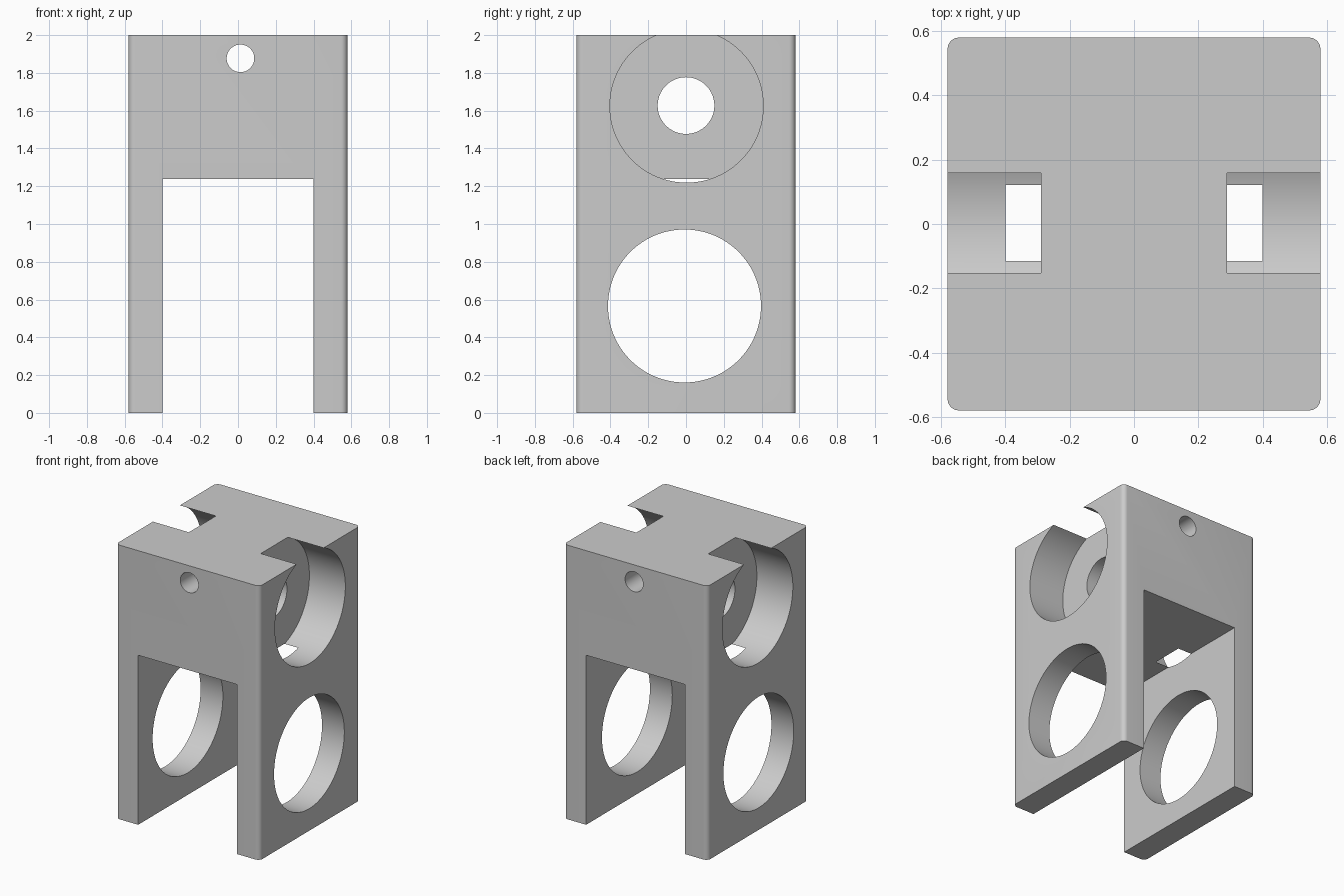
import bpy
import bmesh
from math import radians
from mathutils import Matrix

cube = bpy.data.objects.get("Cube")
if cube:
    bpy.data.objects.remove(cube, do_unlink=True)

HALF = 0.58      # half width and depth of the block
HEIGHT = 2.0

grey = bpy.data.materials.new("plain_grey")
grey.use_nodes = True
grey_value = (0.6, 0.6, 0.6, 1)
grey.diffuse_color = grey_value
grey.node_tree.nodes["Principled BSDF"].inputs["Base Color"].default_value = grey_value


def add_object(name, bm):
    mesh = bpy.data.meshes.new(name)
    bm.to_mesh(mesh)
    bm.free()
    mesh.materials.append(grey)
    obj = bpy.data.objects.new(name, mesh)
    bpy.context.collection.objects.link(obj)
    return obj


def box(name, size, centre):
    bm = bmesh.new()
    bmesh.ops.create_cube(bm, size=1, matrix=Matrix.Translation(centre) @ Matrix.Diagonal((*size, 1)))
    return add_object(name, bm)


def cylinder(name, axis, radius, length, centre, sides=96):
    turn = Matrix.Rotation(radians(90), 4, "Y" if axis == "X" else "X")
    bm = bmesh.new()
    bmesh.ops.create_cone(bm, cap_ends=True, segments=sides, radius1=radius, radius2=radius,
                          depth=length, matrix=Matrix.Translation(centre) @ turn)
    return add_object(name, bm)


# Block with rounded upright edges
housing = box("bracket_housing", (2 * HALF, 2 * HALF, HEIGHT), (0, 0, HEIGHT / 2))
bm = bmesh.new()
bm.from_mesh(housing.data)
upright = [e for e in bm.edges if abs(e.verts[0].co.z - e.verts[1].co.z) > 1]
bmesh.ops.bevel(bm, geom=upright, offset=0.035, segments=8, profile=0.5, affect="EDGES")
bm.to_mesh(housing.data)
bm.free()

# Slot between the legs, side bores, axle hole and pin hole
cutters = [
    box("leg_slot_cutter", (0.8, 2, 2), (0, 0, 0.237)),
    cylinder("leg_bore_cutter", "X", 0.405, 2, (0, -0.008, 0.566)),
    cylinder("axle_hole_cutter", "X", 0.15, 2, (0, 0, 1.627)),
    cylinder("pin_hole_cutter", "Y", 0.073, 2, (0.013, 0, 1.877), 64),
]
# Round pockets that break through the top and into the slot
for side, label in ((1, "left"), (-1, "right")):
    cutters.append(cylinder(label + "_pocket_cutter", "X", 0.406, 0.6, (side * 0.59, 0.003, 1.625)))

bpy.ops.object.select_all(action="DESELECT")
bpy.context.view_layer.objects.active = housing
housing.select_set(True)
for cutter in cutters:
    cutter.hide_render = True
    cut = housing.modifiers.new(cutter.name, "BOOLEAN")
    cut.operation = "DIFFERENCE"
    cut.solver = "EXACT"
    cut.object = cutter
    bpy.ops.object.modifier_apply(modifier=cut.name)
    bpy.data.objects.remove(cutter, do_unlink=True)

bpy.ops.object.shade_smooth_by_angle(angle=radians(30))
